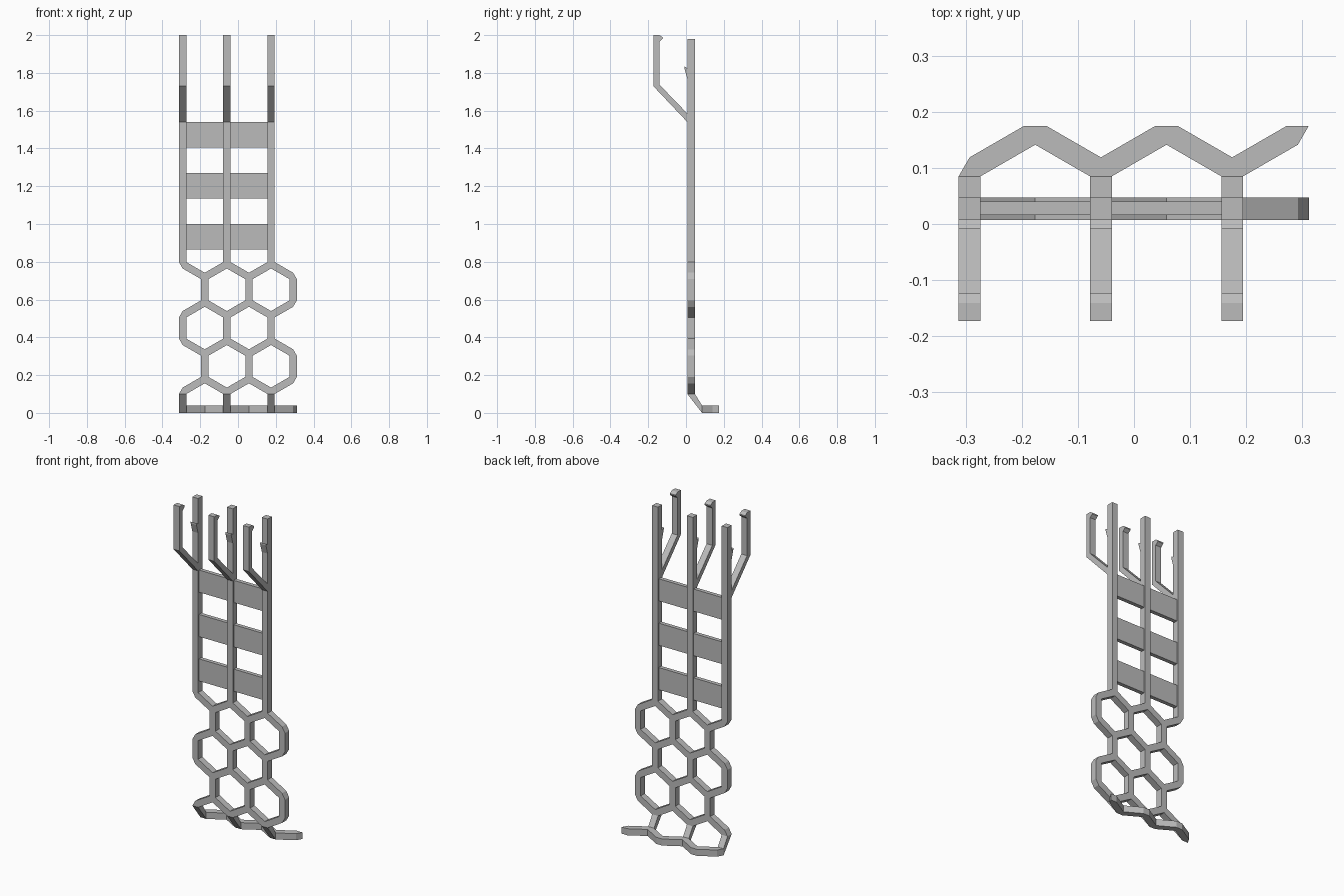
import bpy
import bmesh
import math

if "Cube" in bpy.data.objects:
    bpy.data.objects.remove(bpy.data.objects["Cube"])

W = 0.039                       # bar width
H = W / 2
P = 0.234                       # column spacing
E = P / math.sqrt(3)            # honeycomb edge length
RISE = E / 2
A, B = H / math.sqrt(3), W / math.sqrt(3)   # joint corner offsets
COLS = [-0.293 + P * i for i in range(3)]
Y0, Y1 = 0.007, 0.047           # front and back of the lattice
Z_TOP = 0.787                   # centreline of the top zigzag peaks

grey = bpy.data.materials.new("grey")
grey.diffuse_color = (0.5, 0.5, 0.5, 1)
grey.use_nodes = True
grey.node_tree.nodes["Principled BSDF"].inputs["Base Color"].default_value = grey.diffuse_color


def finish(name, bm):
    bmesh.ops.recalc_face_normals(bm, faces=bm.faces)
    me = bpy.data.meshes.new(name)
    bm.to_mesh(me)
    bm.free()
    me.materials.append(grey)
    ob = bpy.data.objects.new(name, me)
    bpy.context.collection.objects.link(ob)


def flat_part(name, polys, place, depth):
    """Join flat polygons, then extrude them into one solid."""
    bm = bmesh.new()
    for poly in polys:
        bm.faces.new([bm.verts.new(place(*p)) for p in poly])
    bmesh.ops.remove_doubles(bm, verts=bm.verts, dist=0.0005)
    ext = bmesh.ops.extrude_face_region(bm, geom=bm.faces[:], use_keep_orig=True)
    moved = [g for g in ext["geom"] if isinstance(g, bmesh.types.BMVert)]
    bmesh.ops.translate(bm, verts=moved, vec=depth)
    finish(name, bm)


def rect(x0, x1, z0, z1):
    return [(x0, z0), (x1, z0), (x1, z1), (x0, z1)]


def zigzag(z, s):
    """Six joints and five struts; columns sit at z, the others at z - s * RISE."""
    polys = []
    nodes = [(COLS[0] + i * P / 2, z - (i % 2) * s * RISE, s if i % 2 == 0 else -s)
             for i in range(6)]
    for x, h, d in nodes:
        polys.append([(x - H, h + d * A), (x + H, h + d * A), (x, h - d * B)])
    for (xa, ha, da), (xb, hb, db) in zip(nodes, nodes[1:]):
        polys.append([(xa + H, ha + da * A), (xa, ha - da * B),
                      (xb - H, hb + db * A), (xb, hb - db * B)])
    return polys


# Honeycomb: four zigzags joined by upright struts
lattice = []
heights = [Z_TOP, Z_TOP - 2 * E, Z_TOP - 3 * E, Z_TOP - 5 * E]
for z, s in zip(heights, (1, -1, 1, -1)):
    lattice += zigzag(z, s)
for x in COLS:
    lattice.append(rect(x - H, x + H, heights[2] + A, heights[1] - A))
    for top in (heights[0], heights[2]):
        xo = x + P / 2
        lattice.append(rect(xo - H, xo + H, top - RISE - E + A, top - RISE - A))
# Upright posts grow from the top zigzag
for x in COLS:
    lattice.append(rect(x - H, x + H, Z_TOP + A, 1.98))
flat_part("honeycomb_and_posts", lattice, lambda x, z: (x, Y0, z), (0, Y1 - Y0, 0))

# Foot: a zigzag lying flat behind the lattice
flat_part("foot_zigzag", zigzag(0.085 + A, -1), lambda x, y: (x, y, 0), (0, 0, 0.04))

# Slats between the posts
for i in range(3):
    z = Z_TOP + A + E * (0.5 + 2 * i)
    for a, b in zip(COLS, COLS[1:]):
        flat_part("slat", [rect(a + H, b - H, z, z + E)],
                  lambda x, z: (x, 0.016, z), (0, 0.024, 0))

# Side profiles (y, z) repeated at every column
z_bend = heights[3] - A
profiles = {
    "foot_bend": [(Y0, z_bend), (0.085, 0), (0.085, 0.04), (Y1, z_bend)],
    "hook": [(Y0, 1.54), (-0.173, 1.73), (-0.173, 2.0), (-0.141, 2.0),
             (-0.123, 1.988), (-0.123, 1.981), (-0.141, 1.965),
             (-0.141, 1.738), (Y0, 1.585)],
    "post_barb": [(Y0, 1.825), (-0.009, 1.835), (-0.009, 1.825), (Y0, 1.77)],
}
for name, profile in profiles.items():
    for x in COLS:
        flat_part(name, [profile], lambda y, z: (x - H, y, z), (W, 0, 0))
